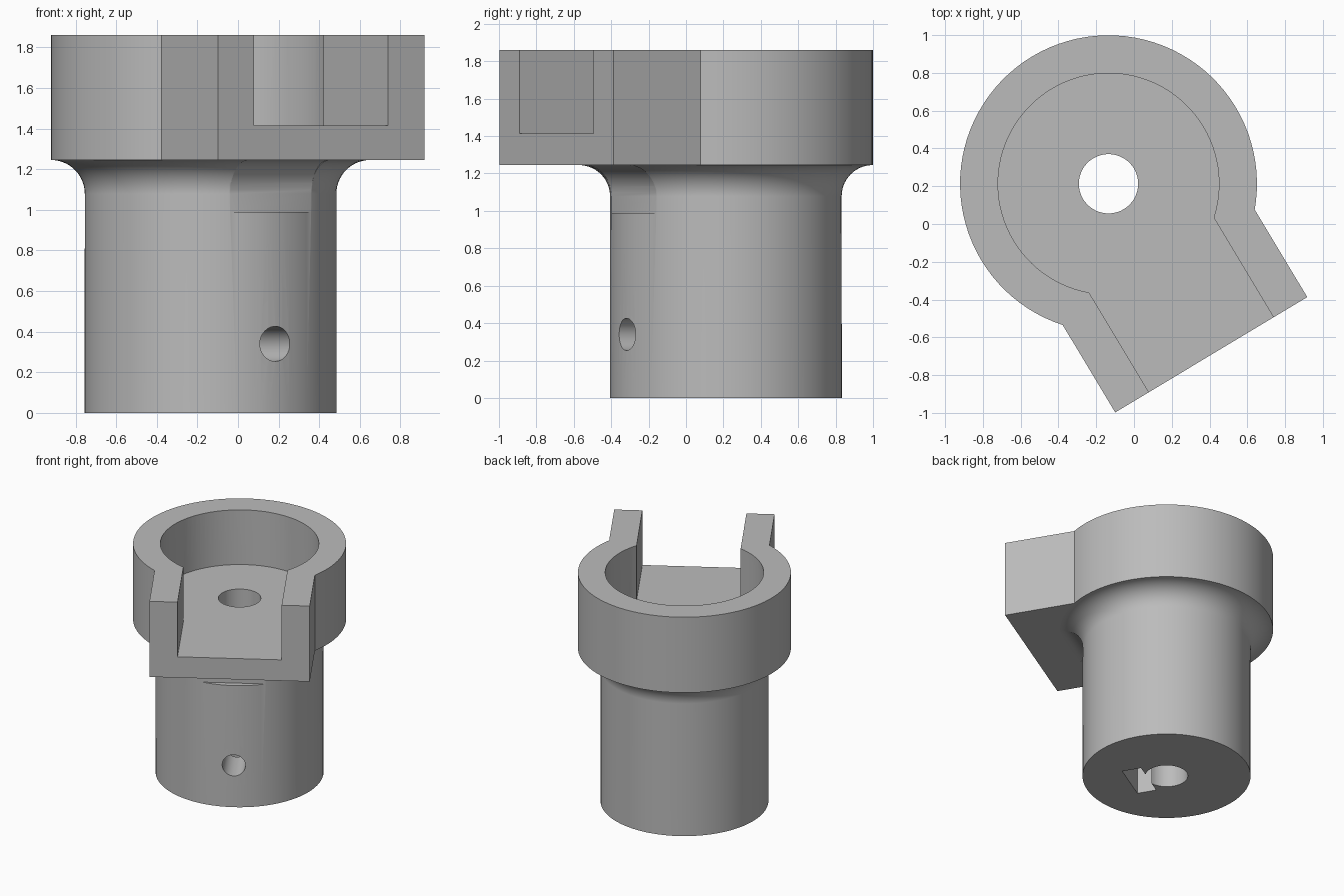
import bpy
import bmesh
import math

if "Cube" in bpy.data.objects:
    bpy.data.objects.remove(bpy.data.objects["Cube"], do_unlink=True)

TOP, FLOOR, SHELF = 1.86, 1.415, 1.245      # rim, cup floor, collar underside
R_COLLAR, R_CUP, R_COLUMN, R_BORE = 0.786, 0.585, 0.62, 0.157
FILLET = R_COLLAR - R_COLUMN

grey = bpy.data.materials.new("plain grey")
grey.use_nodes = True
grey.diffuse_color = (0.5, 0.5, 0.5, 1)
grey.node_tree.nodes["Principled BSDF"].inputs["Base Color"].default_value = (0.5, 0.5, 0.5, 1)


def finish(bm, name):
    bmesh.ops.recalc_face_normals(bm, faces=bm.faces)
    mesh = bpy.data.meshes.new(name)
    bm.to_mesh(mesh)
    bm.free()
    mesh.materials.append(grey)
    obj = bpy.data.objects.new(name, mesh)
    bpy.context.collection.objects.link(obj)
    return obj


def lathe(name, profile, steps=96):
    """Spin a closed (radius, z) profile that starts and ends on the axis."""
    bm = bmesh.new()
    verts = [bm.verts.new((r, 0, z)) for r, z in profile]
    edges = [bm.edges.new(pair) for pair in zip(verts, verts[1:])]
    bmesh.ops.spin(bm, geom=verts + edges, cent=(0, 0, 0), axis=(0, 0, 1),
                   angle=math.tau, steps=steps, use_merge=True)
    bmesh.ops.remove_doubles(bm, verts=bm.verts, dist=0.0001)
    return finish(bm, name)


def cylinder(name, r, z0, z1, steps=96):
    return lathe(name, [(0, z0), (r, z0), (r, z1), (0, z1)], steps)


def prism(name, outline, half):
    """Extrude a (y, z) outline sideways, centred on x = 0."""
    bm = bmesh.new()
    face = bm.faces.new([bm.verts.new((-half, y, z)) for y, z in outline])
    new = bmesh.ops.extrude_face_region(bm, geom=[face])["geom"]
    moved = [v for v in new if isinstance(v, bmesh.types.BMVert)]
    bmesh.ops.translate(bm, verts=moved, vec=(2 * half, 0, 0))
    return finish(bm, name)


def box(name, half, y0, y1, z0, z1):
    return prism(name, [(y0, z0), (y1, z0), (y1, z1), (y0, z1)], half)


def combine(target, tool, operation):
    mod = target.modifiers.new("combine", "BOOLEAN")
    mod.operation, mod.object, mod.solver = operation, tool, "EXACT"
    bpy.context.view_layer.update()
    result = target.evaluated_get(bpy.context.evaluated_depsgraph_get())
    mesh = bpy.data.meshes.new_from_object(result)
    target.modifiers.clear()
    target.data = mesh
    bpy.data.objects.remove(tool, do_unlink=True)


def arc(centre, z, sign):
    """Quarter fillet rising from a vertical wall to the shelf."""
    steps = [math.pi / 2 * i / 14 for i in range(15)]
    return [(sign * (centre - FILLET * math.cos(a)), z + FILLET * math.sin(a)) for a in steps]


# Column with a concave fillet below the collar
flare = arc(R_COLLAR - 0.0005, SHELF - FILLET, 1)
holder = lathe("socket_holder", [(0, 0), (R_COLUMN, 0)] + flare + [(0.6, 1.3), (0, 1.3)])

# Flat relief notch in the column under the arm
wall = 0.5745
notch = [(-1.2, SHELF + 0.001), (-1.2, 0.99), (-wall, 0.99)]
notch += arc(wall + FILLET, SHELF - FILLET, -1)
notch += [(-wall - FILLET, SHELF + 0.001)]
combine(holder, prism("notch_cutter", notch, 0.233), "DIFFERENCE")

# Collar and projecting arm
collar = cylinder("collar", R_COLLAR, SHELF, TOP)
combine(collar, box("arm", 0.593, -1.056, 0, SHELF, TOP), "UNION")
combine(holder, collar, "UNION")

# Round cup and open channel through the arm
cup = cylinder("cup_cutter", R_CUP, FLOOR, 2.1)
combine(cup, box("channel_cutter", 0.385, -1.3, 0, FLOOR, 2.1), "UNION")
combine(holder, cup, "DIFFERENCE")

# Central bore, nut slot from below and radial screw hole
combine(holder, cylinder("bore_cutter", R_BORE, -0.2, 1.7, 64), "DIFFERENCE")
combine(holder, box("nut_slot_cutter", 0.172, -0.287, -0.14, -0.2, 0.51), "DIFFERENCE")
screw = cylinder("screw_cutter", 0.086, 0.05, 0.9, 48)
screw.rotation_euler.x = math.pi / 2
screw.location.z = 0.34
combine(holder, screw, "DIFFERENCE")

# Turn the arm to its direction and shade
holder.location = (-0.135, 0.213, 0)
holder.rotation_euler.z = math.radians(31)
bpy.ops.object.select_all(action="DESELECT")
holder.select_set(True)
bpy.context.view_layer.objects.active = holder
bpy.ops.object.shade_smooth_by_angle(angle=math.radians(30))
weighted = holder.modifiers.new("weighted normals", "WEIGHTED_NORMAL")
weighted.keep_sharp = True
